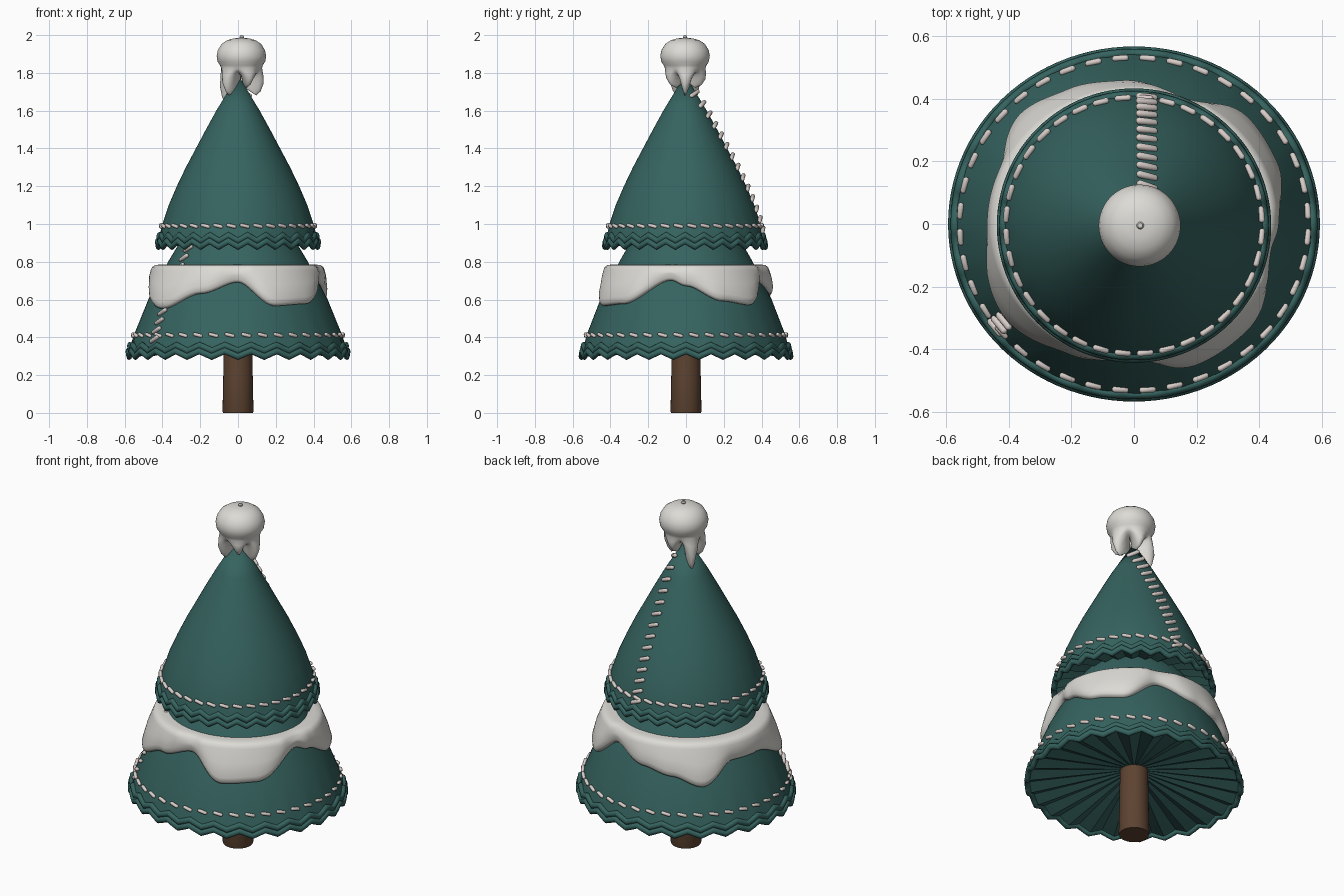
import bpy, bmesh, math
from mathutils import Vector, Matrix

if "Cube" in bpy.data.objects:
    bpy.data.objects.remove(bpy.data.objects["Cube"])


def material(name, rgb):
    m = bpy.data.materials.new(name)
    m.diffuse_color = (*rgb, 1)
    m.use_nodes = True
    m.node_tree.nodes["Principled BSDF"].inputs["Base Color"].default_value = m.diffuse_color
    return m


GREEN = material("felt_green", (0.036, 0.125, 0.115))
SNOW = material("snow_white", (0.72, 0.71, 0.67))
THREAD = material("thread_cream", (0.68, 0.61, 0.58))
BROWN = material("bark_brown", (0.11, 0.056, 0.031))
TEETH = 26


def interp(table, t, smooth=False):
    for (a, u), (b, v) in zip(table, table[1:]):
        if t <= b:
            k = max(0, (t - a) / (b - a))
            if smooth:
                k = k * k * (3 - 2 * k)
            return u + (v - u) * k
    return table[-1][1]


def finish(name, bm, mat, angle):
    bmesh.ops.remove_doubles(bm, verts=bm.verts, dist=1e-5)
    bmesh.ops.recalc_face_normals(bm, faces=bm.faces)
    me = bpy.data.meshes.new(name)
    bm.to_mesh(me)
    bm.free()
    me.materials.append(mat)
    ob = bpy.data.objects.new(name, me)
    bpy.context.collection.objects.link(ob)
    bpy.ops.object.select_all(action='DESELECT')
    ob.select_set(True)
    bpy.context.view_layer.objects.active = ob
    bpy.ops.object.shade_smooth_by_angle(angle=math.radians(angle))


def loft(name, profile, mat, n=104, closed=False, ey=1.0, cx=0.0, cy=0.0, angle=40):
    """Revolve a profile (r, z) that may change with the angle in degrees."""
    bm = bmesh.new()
    cols = []
    for j in range(n):
        a = 2 * math.pi * j / n
        cols.append([bm.verts.new((cx + r * math.cos(a), cy + r * ey * math.sin(a), z))
                     for r, z in profile(360 * j / n)])
    m = len(cols[0])
    for j in range(n):
        p, q = cols[j], cols[(j + 1) % n]
        for i in range(m if closed else m - 1):
            k = (i + 1) % m
            bm.faces.new((p[i], q[i], q[k], p[k]))
    finish(name, bm, mat, angle)


def zigzag(deg):
    t = (deg / 360 * TEETH) % 1
    return 0.015 * (4 * abs(t - 0.5) - 1)


# cone outlines as (z, radius)
LOW = [(0.3, 0.58), (0.42, 0.548), (0.6, 0.475), (0.8, 0.37), (0.9, 0.31), (1.2, 0.1), (1.25, 0)]
UP = [(0.89, 0.424), (1.0, 0.4), (1.1, 0.367), (1.2, 0.324), (1.3, 0.276), (1.4, 0.223),
      (1.5, 0.17), (1.6, 0.115), (1.79, 0)]
EY = 0.955
CY = -0.005


def tier(name, table, z_rim, ey, cy, z_in):
    r0 = table[0][1]

    # outer cone, folded at the zigzag hem into a shallow hollow underside
    def shell(d):
        return ([(r, z) for z, r in reversed(table[1:])] +
                [(r0, z_rim + zigzag(d)), (r0 - 0.02, z_rim + zigzag(d)), (0, z_in)])
    loft(name, shell, GREEN, ey=ey, cy=cy)
    # two stacked zigzag cords round the hem
    for k, (dr, dz) in enumerate([(0, 0), (-0.008, 0.03)]):
        def cord(d):
            return [(r0 + dr + 0.015 * math.cos(t * math.pi / 4),
                     z_rim + dz + zigzag(d) + 0.018 * math.sin(t * math.pi / 4)) for t in range(8)]
        loft(f"{name}_hem_{k + 1}", cord, GREEN, closed=True, ey=ey, cy=cy, angle=80)


# trunk and tiers
loft("trunk", lambda d: [(0, 0), (0.079, 0), (0.082, 0.008), (0.078, 0.2), (0.075, 0.39), (0, 0.39)],
     BROWN, n=32, angle=60)
tier("lower_tier", LOW, 0.313, EY, 0, 0.40)
tier("upper_tier", UP, 0.895, 1.0, CY, 1.0)


# stitches
def capsule(bm, pos, direction, length, radius):
    rot = Vector(direction).to_track_quat('Z', 'Y').to_matrix().to_4x4()
    vs = bmesh.ops.create_uvsphere(bm, u_segments=8, v_segments=7, radius=radius)["verts"]
    for v in vs:
        v.co.z += math.copysign(length / 2 - radius, v.co.z)
    bmesh.ops.transform(bm, matrix=Matrix.Translation(pos) @ rot, verts=vs)


def stitch(bm, table, a, z, ey, cy, tilt, length, radius):
    r = interp(table, z) + 0.007
    pos = (r * math.cos(a), cy + r * ey * math.sin(a), z)
    capsule(bm, pos, (-math.sin(a), ey * math.cos(a), tilt), length, radius)


def stitch_ring(name, table, z, count, ey, cy):
    bm = bmesh.new()
    for i in range(count):
        stitch(bm, table, 2 * math.pi * (i + 0.5) / count, z, ey, cy, -0.25, 0.055, 0.01)
    finish(name, bm, THREAD, 60)


def stitch_seam(name, table, z0, z1, count, angle_at, ey, cy):
    bm = bmesh.new()
    for i in range(count):
        z = z0 + (z1 - z0) * i / (count - 1)
        stitch(bm, table, angle_at(z), z, ey, cy, 0.45, 0.075, 0.012)
    finish(name, bm, THREAD, 60)


stitch_ring("lower_hem_stitches", LOW, 0.412, 40, EY, 0)
stitch_ring("upper_hem_stitches", UP, 0.99, 36, 1.0, CY)
stitch_seam("lower_seam_stitches", LOW, 0.39, 0.87, 11, lambda z: math.radians(218), EY, 0)
stitch_seam("upper_seam_stitches", UP, 0.97, 1.69, 14,
            lambda z: math.acos(0.04 / interp(UP, z)), 1.0, CY)

# snow band on the lower tier: lower edge height by angle
BAND = [(0, 0.67), (25, 0.59), (45, 0.57), (68, 0.69), (95, 0.63), (115, 0.60), (134, 0.55),
        (157, 0.66), (180, 0.655), (218, 0.55), (245, 0.63), (270, 0.69), (293, 0.565),
        (315, 0.575), (349, 0.70), (360, 0.67)]


def band(d):
    zb = interp(BAND, d, True)
    c = interp(LOW, zb)
    R = c + 0.024
    T = min(R - 0.006, 0.462)
    mid = (zb + 0.04 + 0.755) / 2
    return [(0.33, 0.785), (T - 0.05, 0.786), (T - 0.022, 0.782), (T - 0.007, 0.772),
            (T, 0.755), ((T + R) / 2 + 0.004, mid), (R, zb + 0.04), (R - 0.002, zb + 0.015),
            (R - 0.012, zb + 0.002), (c - 0.02, zb)]


loft("snow_band", band, SNOW, n=144, closed=True, ey=EY, angle=60)

# snow cap with drips on the tip
DRIP = [(0, 1.68), (42, 1.79), (85, 1.72), (115, 1.78), (150, 1.64), (185, 1.78), (215, 1.68),
        (258, 1.79), (300, 1.72), (330, 1.78), (360, 1.68)]


def cap(d):
    zb = interp(DRIP, d, True)
    k = (1.80 - zb) / 0.13
    c = interp(UP, zb)
    h = 1.825 - zb
    return [(0, 1.985), (0.04, 1.983), (0.075, 1.973), (0.105, 1.953), (0.125, 1.92),
            (0.131, 1.89), (0.126, 1.86), (0.113, 1.84),
            (0.106 + 0.004 * k, 1.825),
            (0.102 + 0.015 * k, 1.825 - 0.25 * h),
            (0.09 + 0.03 * k, 1.825 - 0.55 * h),
            (0.06 + 0.045 * k, 1.825 - 0.85 * h),
            (c + 0.012, zb), (0.01, zb + 0.05 * k)]


loft("snow_cap", cap, SNOW, n=96, cx=0.018, cy=CY, angle=60)
loft("snow_cap_tip", lambda d: [(0, 2.0), (0.008, 1.997), (0.012, 1.989), (0.009, 1.98), (0, 1.978)],
     SNOW, n=12, cx=0.02, cy=CY)
